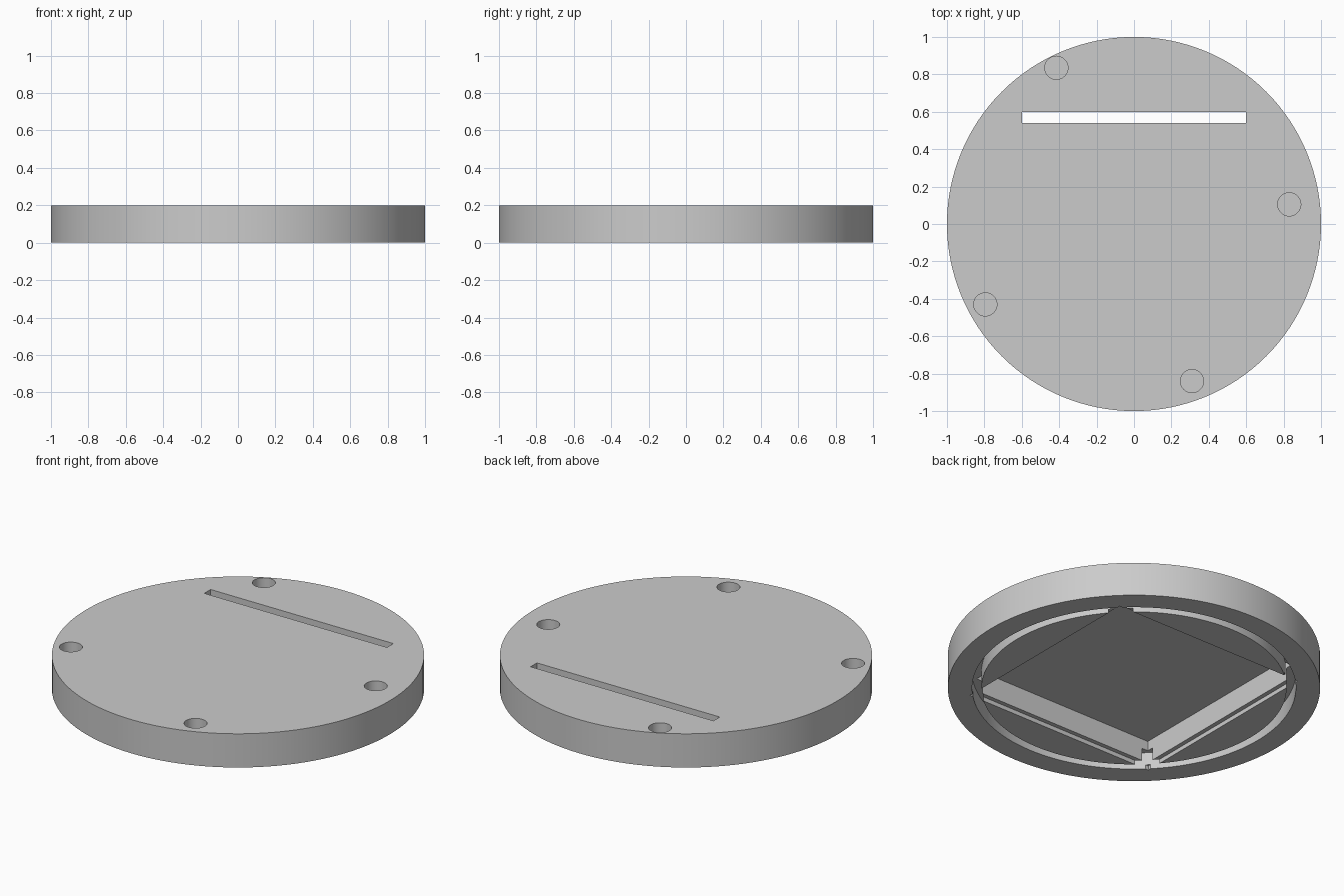
import bpy
import bmesh
from math import pi, radians
from mathutils import Matrix, Vector

old = bpy.data.objects.get("Cube")
if old:
    bpy.data.objects.remove(old, do_unlink=True)

HEIGHT = 0.2
GROOVE_DEPTH = 0.1

grey = bpy.data.materials.new("light grey")
grey.use_nodes = True
grey.diffuse_color = (0.6, 0.6, 0.6, 1)
grey.node_tree.nodes["Principled BSDF"].inputs["Base Color"].default_value = grey.diffuse_color


def finish(name, bm):
    bmesh.ops.recalc_face_normals(bm, faces=bm.faces)
    mesh = bpy.data.meshes.new(name)
    bm.to_mesh(mesh)
    bm.free()
    mesh.materials.append(grey)
    obj = bpy.data.objects.new(name, mesh)
    bpy.context.collection.objects.link(obj)
    return obj


def cylinder(name, radius, z0, z1, x=0, y=0, sides=128):
    bm = bmesh.new()
    bmesh.ops.create_cone(bm, cap_ends=True, segments=sides, radius1=radius, radius2=radius,
                          depth=z1 - z0, matrix=Matrix.Translation((x, y, (z0 + z1) / 2)))
    return finish(name, bm)


def box(name, low, high):
    low, high = Vector(low), Vector(high)
    bm = bmesh.new()
    bmesh.ops.create_cube(bm, size=1, matrix=Matrix.Translation((low + high) / 2)
                          @ Matrix.Diagonal((high - low).to_4d()))
    return finish(name, bm)


def ring(name, inner, outer, z0, z1):
    bm = bmesh.new()
    corners = [(inner, z0), (outer, z0), (outer, z1), (inner, z1)]
    verts = [bm.verts.new((r, 0, z)) for r, z in corners]
    edges = [bm.edges.new((verts[i], verts[i - 1])) for i in range(4)]
    bmesh.ops.spin(bm, geom=verts + edges, cent=(0, 0, 0), axis=(0, 0, 1),
                   angle=2 * pi, steps=128, use_duplicate=False)
    bmesh.ops.remove_doubles(bm, verts=bm.verts, dist=0.0001)
    return finish(name, bm)


disc = cylinder("base_disc", 1, 0, HEIGHT)

# Underside: sealing groove, square pocket and the shallow rim around it
cutters = [
    ring("groove_cutter", 0.82, 0.87, -0.1, GROOVE_DEPTH),
    box("pocket_cutter", (-0.6, -0.6, -0.13), (0.6, 0.6, 0.157)),
    box("rim_cutter", (-0.625, -0.625, -0.16), (0.625, 0.625, 0.025)),
    # Through slot along the back wall of the pocket
    box("slot_cutter", (-0.5995, 0.54, 0.1), (0.5995, 0.5995, 0.3)),
]

# Blind round holes in the top
for i, (x, y) in enumerate([(-0.415, 0.835), (0.83, 0.105), (0.31, -0.84), (-0.795, -0.43)]):
    cutters.append(cylinder(f"hole_cutter_{i + 1}", 0.062, HEIGHT - 0.07, 0.3, x, y, 40))

for cutter in cutters:
    mod = disc.modifiers.new(cutter.name, "BOOLEAN")
    mod.operation = "DIFFERENCE"
    mod.solver = "EXACT"
    mod.object = cutter

# Bake the cuts, then drop the cutters
graph = bpy.context.evaluated_depsgraph_get()
baked = bpy.data.meshes.new_from_object(disc.evaluated_get(graph))
disc.modifiers.clear()
disc.data = baked
baked.materials.clear()
baked.materials.append(grey)
for cutter in cutters:
    bpy.data.objects.remove(cutter, do_unlink=True)

bpy.ops.object.select_all(action="DESELECT")
disc.select_set(True)
bpy.context.view_layer.objects.active = disc
bpy.ops.object.shade_smooth_by_angle(angle=radians(30))
